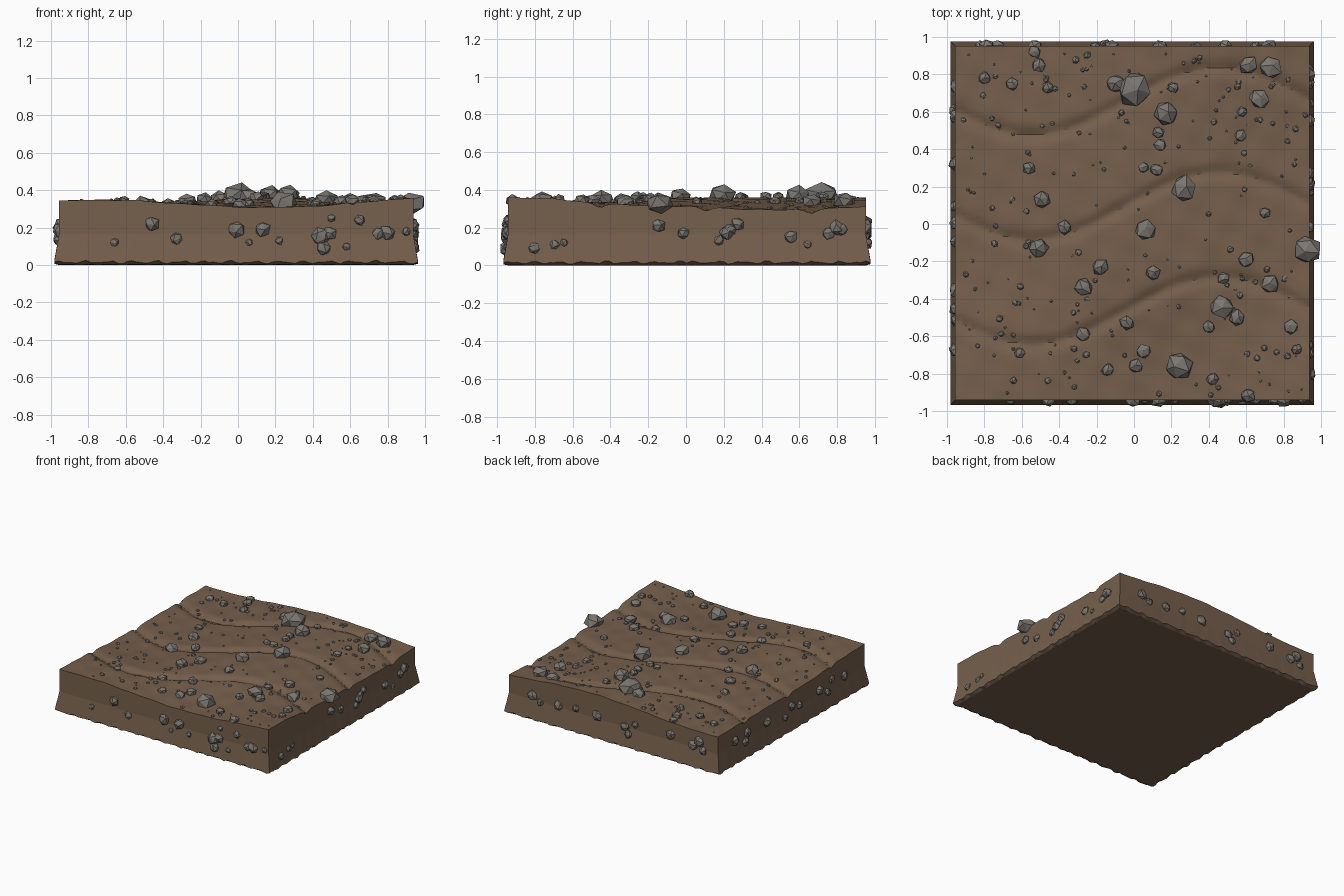
import bpy, bmesh, math, random
from mathutils import Matrix, Vector, Euler

random.seed(7)
if "Cube" in bpy.data.objects:
    bpy.data.objects.remove(bpy.data.objects["Cube"], do_unlink=True)

CENTRE = Vector((-0.01, 0.005, 0))
HALF = 0.947
CREASE = 0.165


def material(name, rgb):
    mat = bpy.data.materials.new(name)
    mat.use_nodes = True
    mat.diffuse_color = (*rgb, 1)
    mat.node_tree.nodes["Principled BSDF"].inputs["Base Color"].default_value = (*rgb, 1)
    return mat


def add_object(name, bm, mat):
    mesh = bpy.data.meshes.new(name)
    bm.to_mesh(mesh)
    bm.free()
    mesh.materials.append(mat)
    obj = bpy.data.objects.new(name, mesh)
    bpy.context.collection.objects.link(obj)
    return obj


soil = material("soil brown", (0.18, 0.115, 0.072))
stone = material("stone grey", (0.195, 0.182, 0.164))


def ground(x, y):
    """Rolling soil: a hollow at the front turns into a hump behind it, cut by wavy furrows."""
    swap = -math.tanh((y + 0.5) / 0.25)
    z = 0.332 - 0.027 * swap * math.cos(math.pi * (x - 0.2))
    z += 0.012 * x * max(0, swap)
    z -= 0.02 * math.exp(-((x - 0.9) / 0.4) ** 2 - ((y - 0.5) / 0.35) ** 2)
    z += 0.003 * math.sin(22 * x + 9 * y) * math.sin(25 * y - 6 * x)
    for k in range(3):
        d = y - (-0.465 + 0.56 * k + 0.18 * math.sin(math.pi * x + 0.15))
        z -= 0.02 * math.exp(-(d / 0.032) ** 2)
    return z


def ragged(p):
    """Uneven wave running around the foot of the block."""
    s = p.x - p.y if p.x * p.y > 0 else p.x + p.y
    return 0.5 * math.sin(50 * s) + 0.3 * math.sin(83 * s + 1) + random.uniform(-0.2, 0.2)


# Soil block: rippled top, straight upper wall, flared ragged skirt, flat base
bm = bmesh.new()
bmesh.ops.create_grid(bm, x_segments=80, y_segments=80, size=HALF,
                      matrix=Matrix.Translation(CENTRE))
for v in bm.verts:
    v.co.z = ground(v.co.x, v.co.y)
ring = [e for e in bm.edges if e.is_boundary]
for outset, height, rough in ((0, CREASE, 0), (0.025, 0.016, 0.011), (0, 0.002, 0.002)):
    made = bmesh.ops.extrude_edge_only(bm, edges=ring)["geom"]
    ring = [g for g in made if isinstance(g, bmesh.types.BMEdge) and g.is_boundary]
    for v in (g for g in made if isinstance(g, bmesh.types.BMVert)):
        p = v.co - CENTRE
        scale = (HALF + outset) / max(abs(p.x), abs(p.y))
        v.co = CENTRE + Vector((p.x * scale, p.y * scale, height + rough * ragged(p)))
    if height == CREASE:
        for e in ring:
            e.smooth = False
bmesh.ops.contextual_create(bm, geom=ring)
bmesh.ops.recalc_face_normals(bm, faces=bm.faces)
block = add_object("soil_block", bm, soil)
bpy.context.view_layer.objects.active = block
block.select_set(True)
bpy.ops.object.shade_smooth_by_angle(angle=math.radians(35), keep_sharp_edges=True)
block.select_set(False)


def add_rock(bm, place, r, squash=(1, 1, 0.78), tilt=0.25):
    """One faceted, slightly crushed stone."""
    turn = Euler((random.uniform(-tilt, tilt), random.uniform(-tilt, tilt),
                  random.uniform(0, math.tau))).to_matrix().to_4x4()
    verts = bmesh.ops.create_icosphere(bm, subdivisions=1, radius=r)["verts"]
    for v in verts:
        v.co = turn @ (v.co * random.uniform(0.88, 1.15))
        v.co = Vector(place) + Vector(a * b for a, b in zip(v.co, squash))


# Large stones on the surface: x, y, radius in hundredths
BIG = ((0, 72, 9.5), (17, 59, 7), (27, 19, 7), (92.5, -14, 7.5), (73, 84, 6.5), (61, 85, 5),
       (67, 67, 5.5), (24, -76, 8), (47, -44, 6.5), (55, -50, 4.5), (6, -3, 6),
       (-51, -13, 5.5), (-27, -34, 5), (-18, -23, 4.5), (-37, -2, 4), (-49, 13, 4.5),
       (-56, 30, 3.5), (-51, 85, 4), (-53, 92, 3.5), (-80, 78, 3.5), (-46, 73, 3.5),
       (-10, 75, 5), (57, 47, 3.5), (73, -32, 5), (60, -19, 4.5), (84, -55, 4),
       (5, -68, 4), (1, -76, 4), (-14, -78, 3.5), (-61, -69, 3), (42, -83, 3.5),
       (13, 49, 3.5), (12, 29, 3.5), (10, -26, 4), (48, -29, 3.5), (-27, -59, 4),
       (-4, -53, 4), (40, -55, 3.5), (61, -92, 4), (70, 6, 3), (-65, 75, 3.5),
       (21, 73, 3), (58, 60, 3), (14, 42, 3.5), (5, 30, 3), (87, -67, 3))
bm = bmesh.new()
for x, y, r in BIG:
    x, y, r = x / 100, y / 100, r / 100
    add_rock(bm, (x, y, ground(x, y) + 0.22 * r), r)
add_object("large_stones", bm, stone)

# Pebbles scattered over the surface
bm = bmesh.new()
for _ in range(210):
    x, y = (random.uniform(-0.92, 0.92) for _ in range(2))
    r = 0.006 + 0.014 * random.random() ** 2
    add_rock(bm, (x, y, ground(x, y) + 0.1 * r), r, tilt=1)
add_object("pebbles", bm, stone)

# Stones embedded in the walls: distance along the wall, height, radius in hundredths
FRONT = ((-45, 22, 4.2), (-32, 14, 3.3), (-65, 12, 2.3), (0, 19, 4.7), (14, 19, 4.3),
         (7, 12, 2), (23, 13, 2.3), (45, 15, 5), (50, 17, 4), (47, 9, 4),
         (51, 25, 2.3), (66, 24, 3), (76, 17, 3.5), (81, 17, 4.5), (91, 18, 2.5), (59, 10, 2.3))
LEFT = ((-81, 9, 3.3), (-70, 11, 2.6), (-65, 12, 2.3), (-15, 21, 4), (-2, 17, 3.4),
        (17, 13, 3), (21, 17, 4), (27, 22, 3.7), (23, 19, 3), (55, 15, 3.8),
        (75, 17, 3.5), (79, 20, 4), (82, 19, 3.5), (64, 11, 2.4))
BACK = ((-73, 20, 4.3), (-66, 16, 3), (-50, 18, 4), (-34, 20, 3), (-15, 19, 4.3), (11, 17, 4),
        (14, 12, 3.5), (20, 21, 3), (52, 21, 4), (72, 18, 4), (78, 22, 4.3), (81, 16, 3.5))
RIGHT = ((-73, 19, 4), (-60, 14, 3.5), (-57, 20, 4), (-32, 19, 4.3), (-9, 14, 3),
         (0, 20, 4), (10, 17, 3.3), (36, 19, 4), (46, 14, 3.3), (52, 22, 3), (68, 19, 4))

for name, quarter, spots in (("front", 0, FRONT), ("left", 1, LEFT),
                             ("back", 2, BACK), ("right", 3, RIGHT)):
    bm = bmesh.new()
    spin = Matrix.Rotation(quarter * math.pi / 2, 4, "Z")
    normal = spin @ Vector((0, 1, 0))
    flat = [1 - 0.2 * abs(c) for c in normal]
    for along, z, r in spots:
        depth = HALF + 0.15 * max(0, CREASE - z / 100)
        place = CENTRE + spin @ Vector((along / 100, -depth, z / 100))
        add_rock(bm, place, r / 100, flat, tilt=1)
    add_object(name + "_wall_stones", bm, stone)
